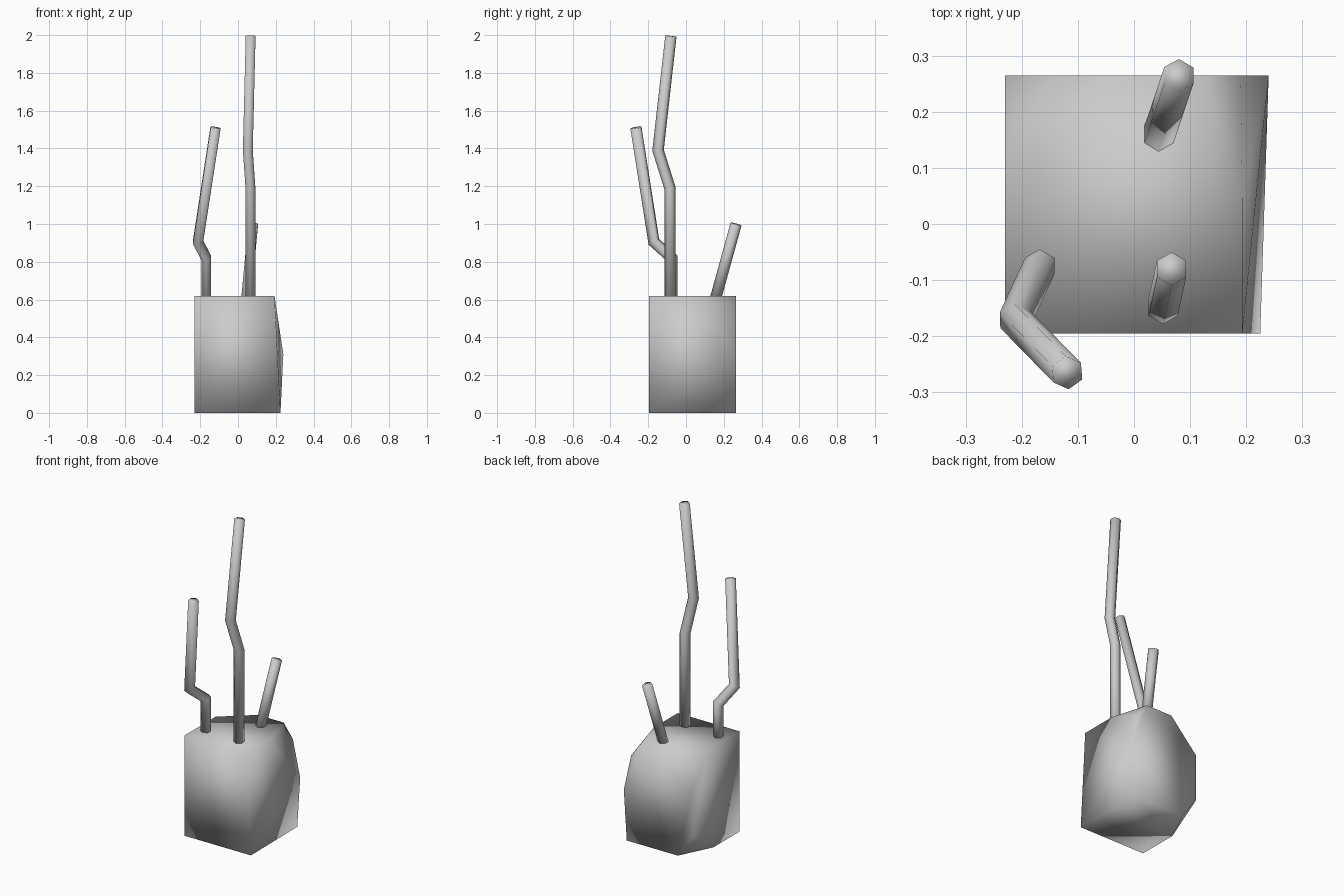
import bpy, bmesh, math
from mathutils import Vector

if "Cube" in bpy.data.objects:
    bpy.data.objects.remove(bpy.data.objects["Cube"])


def finish(bm, name):
    bmesh.ops.recalc_face_normals(bm, faces=bm.faces)
    for f in bm.faces:
        f.smooth = True
    me = bpy.data.meshes.new(name)
    bm.to_mesh(me)
    bm.free()
    ob = bpy.data.objects.new(name, me)
    bpy.context.collection.objects.link(ob)
    return ob


def stem(name, pts, r=0.03, sides=6):
    """Six-sided rod swept along a bent path with mitred joints."""
    pts = [Vector(p) for p in pts]
    dirs = [(b - a).normalized() for a, b in zip(pts, pts[1:])]
    side = Vector((1, 0, 0))
    u = (side - dirs[0] * side.dot(dirs[0])).normalized()
    v = dirs[0].cross(u)
    bm = bmesh.new()
    offs = [(u * math.sin(t) + v * math.cos(t)) * r
            for t in (math.tau * i / sides for i in range(sides))]
    ring = [pts[0] + o for o in offs]
    rings = [[bm.verts.new(c) for c in ring]]
    for i, d in enumerate(dirs):
        n = (d + dirs[i + 1]).normalized() if i + 1 < len(dirs) else d
        p = pts[i + 1]
        # slide each corner along the segment to the mitre plane
        ring = [c + d * ((p - c).dot(n) / d.dot(n)) for c in ring]
        rings.append([bm.verts.new(c) for c in ring])
    for a, b in zip(rings, rings[1:]):
        for i in range(sides):
            j = (i + 1) % sides
            bm.faces.new((a[i], a[j], b[j], b[i]))
    bm.faces.new(rings[0])
    bm.faces.new(rings[-1])
    return finish(bm, name)


# Rough block: box with cut corners, as a convex hull of its corner points
corners = [
    (-0.23, -0.195, 0), (0.225, -0.195, 0), (0.22, 0.265, 0),      # bottom
    (-0.13, 0.265, 0), (-0.23, 0.06, 0),
    (-0.23, 0.265, 0.14), (-0.23, 0.265, 0.43),                    # back left
    (0.24, 0.265, 0.31), (0.19, 0.265, 0.535),                     # back right
    (-0.23, -0.195, 0.62), (0.193, -0.195, 0.62), (0.193, 0.04, 0.62),  # top
    (0.127, 0.265, 0.62), (-0.05, 0.265, 0.62), (-0.23, 0.11, 0.62),
]
bm = bmesh.new()
for c in corners:
    bm.verts.new(c)
bmesh.ops.convex_hull(bm, input=bm.verts)
bmesh.ops.dissolve_limit(bm, angle_limit=math.radians(0.5), verts=bm.verts, edges=bm.edges)
finish(bm, "rough_block")

# Three bent stems rising from the block
stem("tall_stem", [(0.066, -0.085, 0.6), (0.066, -0.085, 1.19),
                   (0.052, -0.148, 1.39), (0.067, -0.08, 1.995)])
stem("middle_stem", [(-0.168, -0.075, 0.6), (-0.168, -0.075, 0.82),
                     (-0.212, -0.17, 0.905), (-0.119, -0.265, 1.51)])
stem("short_stem", [(0.043, 0.155, 0.6), (0.08, 0.265, 1.0)])
